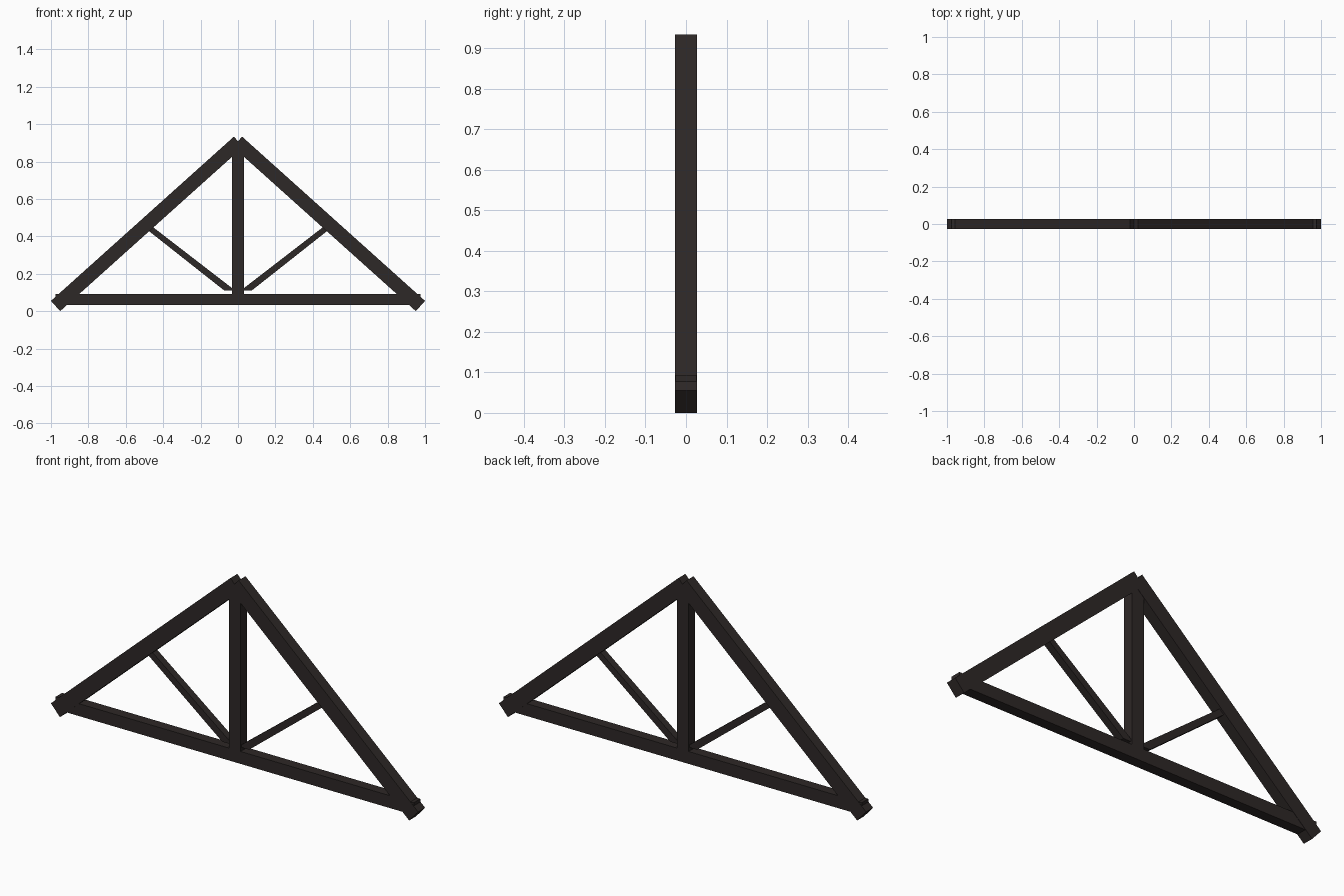
import bpy, bmesh

if "Cube" in bpy.data.objects:
    bpy.data.objects.remove(bpy.data.objects["Cube"])

mat = bpy.data.materials.new("dark_timber")
mat.diffuse_color = (0.027, 0.021, 0.020, 1)
mat.use_nodes = True
mat.node_tree.nodes["Principled BSDF"].inputs["Base Color"].default_value = mat.diffuse_color


def beam(name, outline, half_depth):
    """Extrude an x-z outline through the truss thickness (y)."""
    bm = bmesh.new()
    face = bm.faces.new([bm.verts.new((x, -half_depth, z)) for x, z in outline])
    ext = bmesh.ops.extrude_face_region(bm, geom=[face])
    moved = [v for v in ext["geom"] if isinstance(v, bmesh.types.BMVert)]
    bmesh.ops.translate(bm, verts=moved, vec=(0, 2 * half_depth, 0))
    bmesh.ops.recalc_face_normals(bm, faces=bm.faces)
    mesh = bpy.data.meshes.new(name)
    bm.to_mesh(mesh)
    bm.free()
    mesh.materials.append(mat)
    obj = bpy.data.objects.new(name, mesh)
    bpy.context.collection.objects.link(obj)
    return obj


def box_outline(x, z0, z1):
    return [(-x, z0), (x, z0), (x, z1), (-x, z1)]


# Horizontal tie beam and central king post
beam("tie_beam", box_outline(0.975, 0.032, 0.093), 0.0255)
beam("king_post", box_outline(0.032, 0.06, 0.865), 0.0255)

# Sloping rafters and braces, one per side
rafter = [(-1.0, 0.055), (-0.951, 0.0), (0.027, 0.878), (-0.022, 0.933)]
brace = [(-0.50, 0.447), (-0.073, 0.11), (-0.025, 0.11), (-0.025, 0.118), (-0.475, 0.465)]
for side, s in (("left", 1), ("right", -1)):
    beam("rafter_" + side, [(s * x, z) for x, z in rafter], 0.027)
    beam("brace_" + side, [(s * x, z) for x, z in brace], 0.018)
